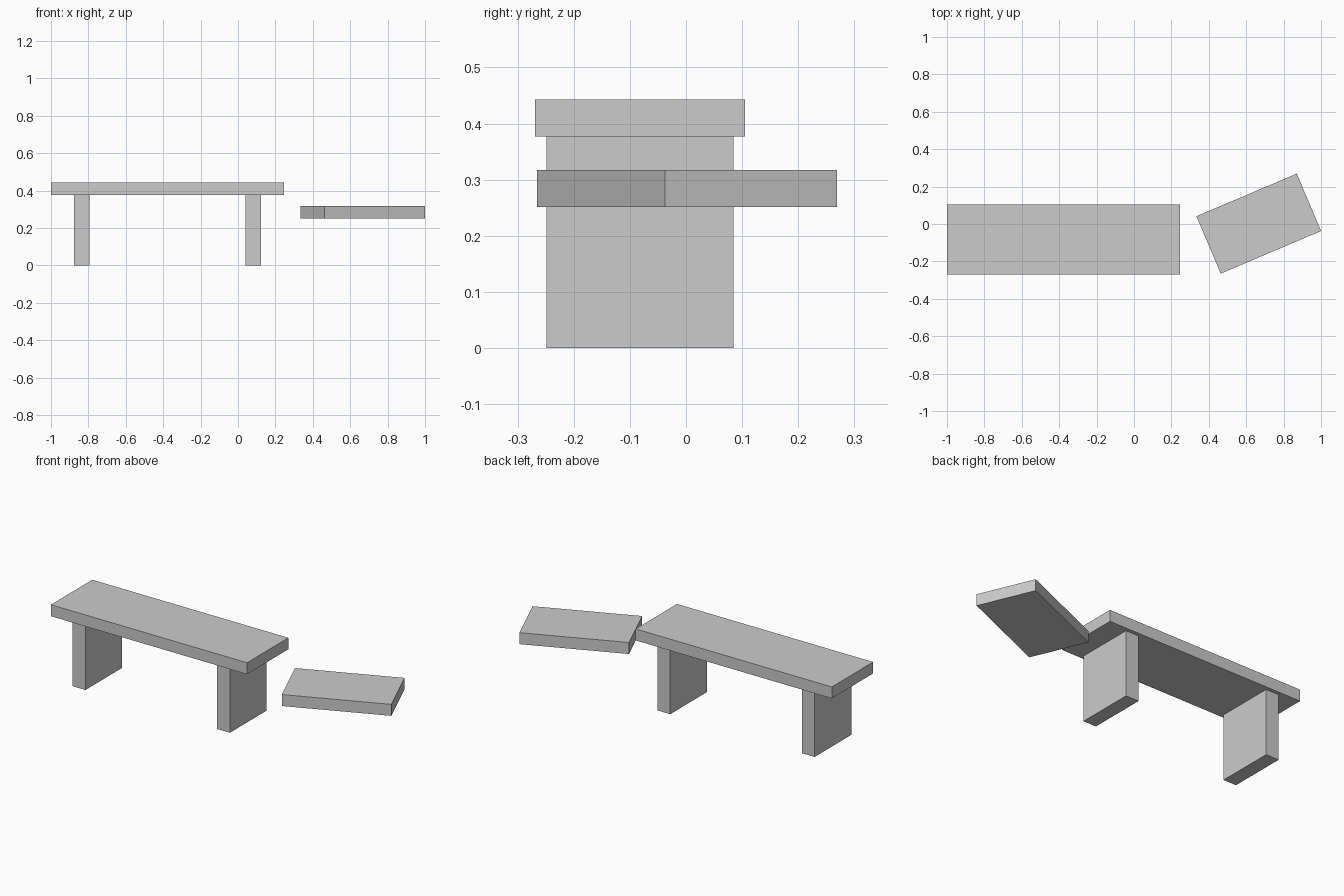
import bpy
import math

cube = bpy.data.objects.get("Cube")
if cube:
    bpy.data.objects.remove(cube, do_unlink=True)

# Single plain grey
GREY = (0.6, 0.6, 0.6, 1.0)
grey = bpy.data.materials.new("plain_grey")
grey.use_nodes = True
grey.diffuse_color = GREY
grey.node_tree.nodes["Principled BSDF"].inputs["Base Color"].default_value = GREY


def slab(name, centre, size, turn=0.0):
    """Add a box with real dimensions, turned about z by degrees."""
    bpy.ops.mesh.primitive_cube_add(size=1, location=centre)
    obj = bpy.context.object
    obj.name = name
    obj.scale = size
    bpy.ops.object.transform_apply(location=False, rotation=False, scale=True)
    obj.rotation_euler.z = math.radians(turn)
    obj.data.materials.append(grey)
    return obj


THICK = 0.066
LEG_HEIGHT = 0.377
BENCH_X, BENCH_Y = -0.377, -0.082

# Bench: long top on two upright panel legs
slab("bench_top", (BENCH_X, BENCH_Y, LEG_HEIGHT + THICK / 2), (1.246, 0.375, THICK))
for name, side in (("right_leg", -1), ("left_leg", 1)):
    slab(name, (BENCH_X + side * 0.459, BENCH_Y, LEG_HEIGHT / 2),
         (0.082, 0.333, LEG_HEIGHT))

# Loose seat board floating beside the bench, turned at an angle
slab("loose_board", (0.667, 0.002, 0.284), (0.583, 0.333, THICK), turn=23)
